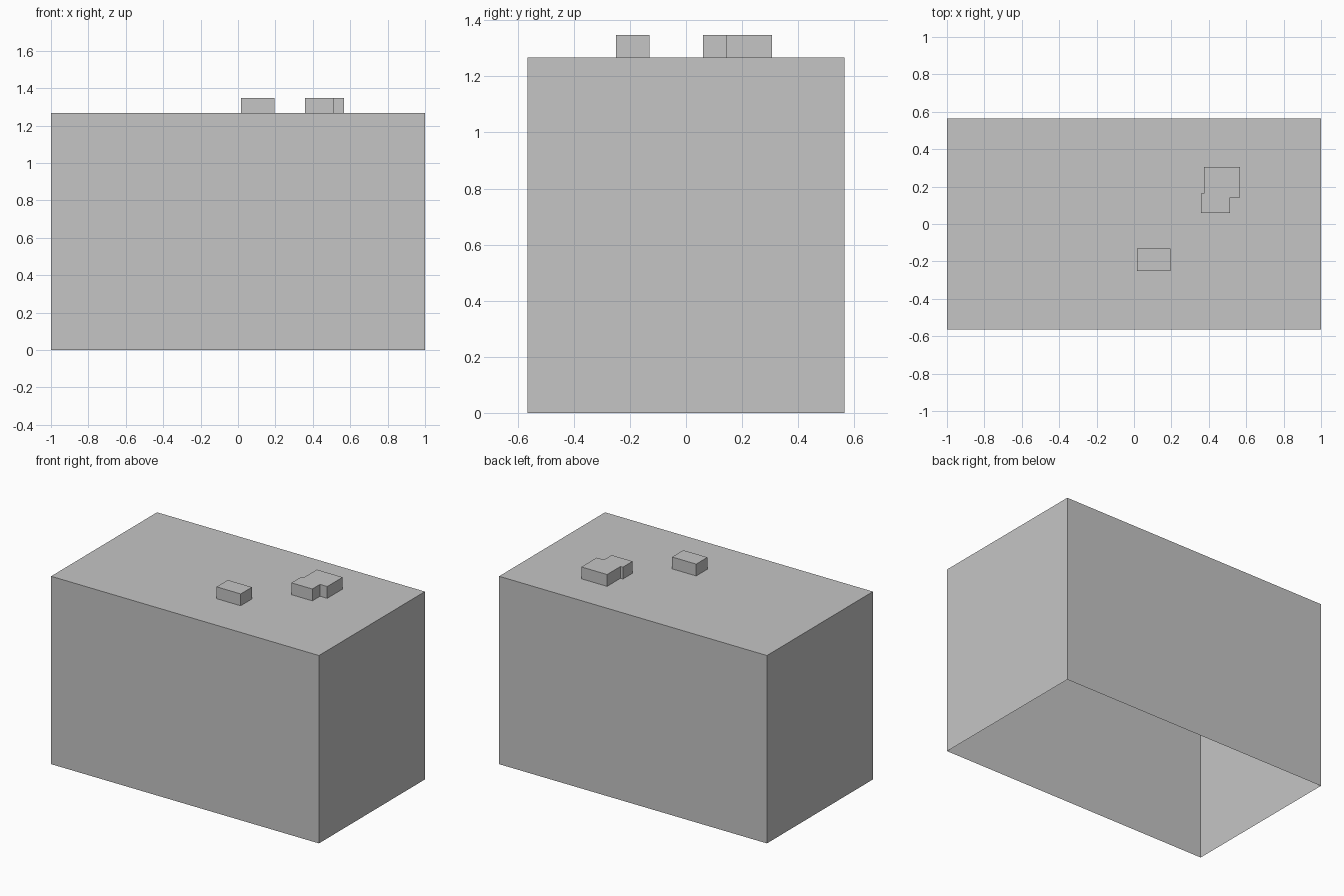
import bpy, bmesh

if "Cube" in bpy.data.objects:
    bpy.data.objects.remove(bpy.data.objects["Cube"])

WALL_H = 1.268   # roof level
BLOCK_H = 1.348  # top of the rooftop blocks

grey = bpy.data.materials.new("light grey")
grey.diffuse_color = (0.56, 0.56, 0.56, 1)
grey.use_nodes = True
grey.node_tree.nodes["Principled BSDF"].inputs["Base Color"].default_value = grey.diffuse_color


def open_prism(name, outline, z0, z1):
    """Extrude a counter-clockwise outline into walls and a flat top, open below."""
    bm = bmesh.new()
    low = [bm.verts.new((x, y, z0)) for x, y in outline]
    high = [bm.verts.new((x, y, z1)) for x, y in outline]
    n = len(outline)
    for i in range(n):
        j = (i + 1) % n
        bm.faces.new((low[i], low[j], high[j], high[i]))
    bm.faces.new(high)
    mesh = bpy.data.meshes.new(name)
    bm.to_mesh(mesh)
    bm.free()
    mesh.materials.append(grey)
    obj = bpy.data.objects.new(name, mesh)
    bpy.context.collection.objects.link(obj)
    return obj


def rect(x0, x1, y0, y1):
    return [(x0, y0), (x1, y0), (x1, y1), (x0, y1)]


# Main building shell, open at the bottom
open_prism("building_shell", rect(-1, 1, -0.565, 0.565), 0, WALL_H)

# Small rooftop box
open_prism("small_roof_box", rect(0.015, 0.195, -0.25, -0.13), WALL_H, BLOCK_H)

# Stepped rooftop block
open_prism("stepped_roof_block",
           [(0.357, 0.06), (0.513, 0.06), (0.513, 0.142), (0.567, 0.142),
            (0.567, 0.306), (0.375, 0.306), (0.375, 0.163), (0.357, 0.163)],
           WALL_H, BLOCK_H)
